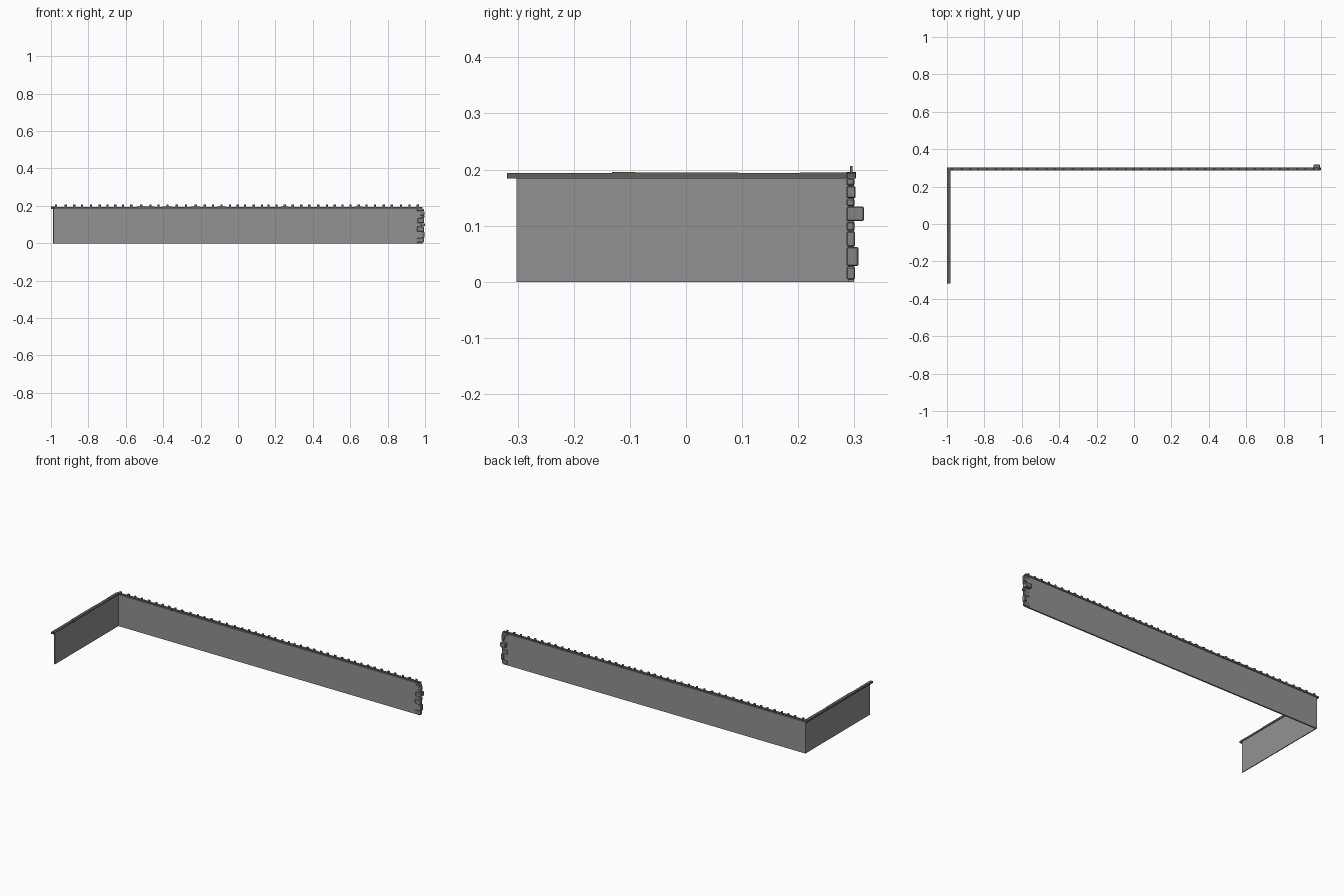
import bpy, bmesh, random
from mathutils import Matrix, Vector

if "Cube" in bpy.data.objects:
    bpy.data.objects.remove(bpy.data.objects["Cube"])

random.seed(4)


def material(name, col):
    m = bpy.data.materials.new(name)
    m.diffuse_color = (*col, 1)
    m.use_nodes = True
    m.node_tree.nodes["Principled BSDF"].inputs["Base Color"].default_value = m.diffuse_color
    return m


WALL = material("wall grey", (0.29, 0.29, 0.29))
CAP = material("dark capstone", (0.12, 0.12, 0.10))
BRICK = material("end stone grey", (0.23, 0.23, 0.22))


def boxes(name, items, mat, bevel=0):
    """One object made of axis-aligned boxes given as (low corner, high corner)."""
    bm = bmesh.new()
    for lo, hi in items:
        lo, hi = Vector(lo), Vector(hi)
        bmesh.ops.create_cube(bm, size=1, matrix=Matrix.Translation((lo + hi) / 2)
                              @ Matrix.Diagonal((*(hi - lo), 1)))
    me = bpy.data.meshes.new(name)
    bm.to_mesh(me)
    bm.free()
    ob = bpy.data.objects.new(name, me)
    bpy.context.collection.objects.link(ob)
    me.materials.append(mat)
    if bevel:
        b = ob.modifiers.new("worn edges", 'BEVEL')
        b.width = bevel
        b.segments = 1
    return ob


def spans(start, end, small, large):
    """Split a run into stones of random length."""
    cuts = [start]
    while cuts[-1] < end - large:
        cuts.append(cuts[-1] + random.uniform(small, large))
    cuts.append(end)
    return list(zip(cuts, cuts[1:]))


# Thin wall slabs forming an L
boxes("long_wall", [((-0.99, 0.290, 0), (0.987, 0.299, 0.186))], WALL)
boxes("short_wall", [((-0.99, -0.302, 0), (-0.985, 0.291, 0.186))], WALL)

# Capstones along the short wall, slightly uneven
caps = []
for a, b in spans(-0.319, 0.287, 0.04, 0.07):
    j = random.uniform(0, 0.002)
    caps.append(((-0.999 - j / 2, a, 0.184), (-0.982 + j / 2, b, 0.1935 + j)))
boxes("short_wall_caps", caps, CAP)

# Capstones along the long wall, with small upright fins
caps, fins = [], []
for a, b in spans(-0.999, 0.987, 0.035, 0.055):
    j = random.uniform(0, 0.002)
    caps.append(((a, 0.287 - j / 2, 0.184), (b, 0.302 + j / 2, 0.1935 + j)))
    m = (a + b) / 2
    fins.append(((m - 0.006, 0.2925, 0.193), (m + 0.006, 0.2965, 0.206)))
boxes("long_wall_caps", caps, CAP)
boxes("long_wall_cap_fins", fins, CAP)

# Rough stones at the open end: (bottom, top, left x, back y)
courses = [(0.004, 0.027, 0.956, 0.301), (0.028, 0.062, 0.980, 0.307),
           (0.063, 0.090, 0.957, 0.301), (0.091, 0.107, 0.978, 0.300),
           (0.108, 0.134, 0.960, 0.317), (0.135, 0.148, 0.980, 0.300),
           (0.149, 0.171, 0.975, 0.302), (0.172, 0.184, 0.958, 0.300)]
boxes("end_stones", [((x, 0.286, z0), (0.993 + random.uniform(0, 0.006), y, z1))
                     for z0, z1, x, y in courses], BRICK, 0.002)
